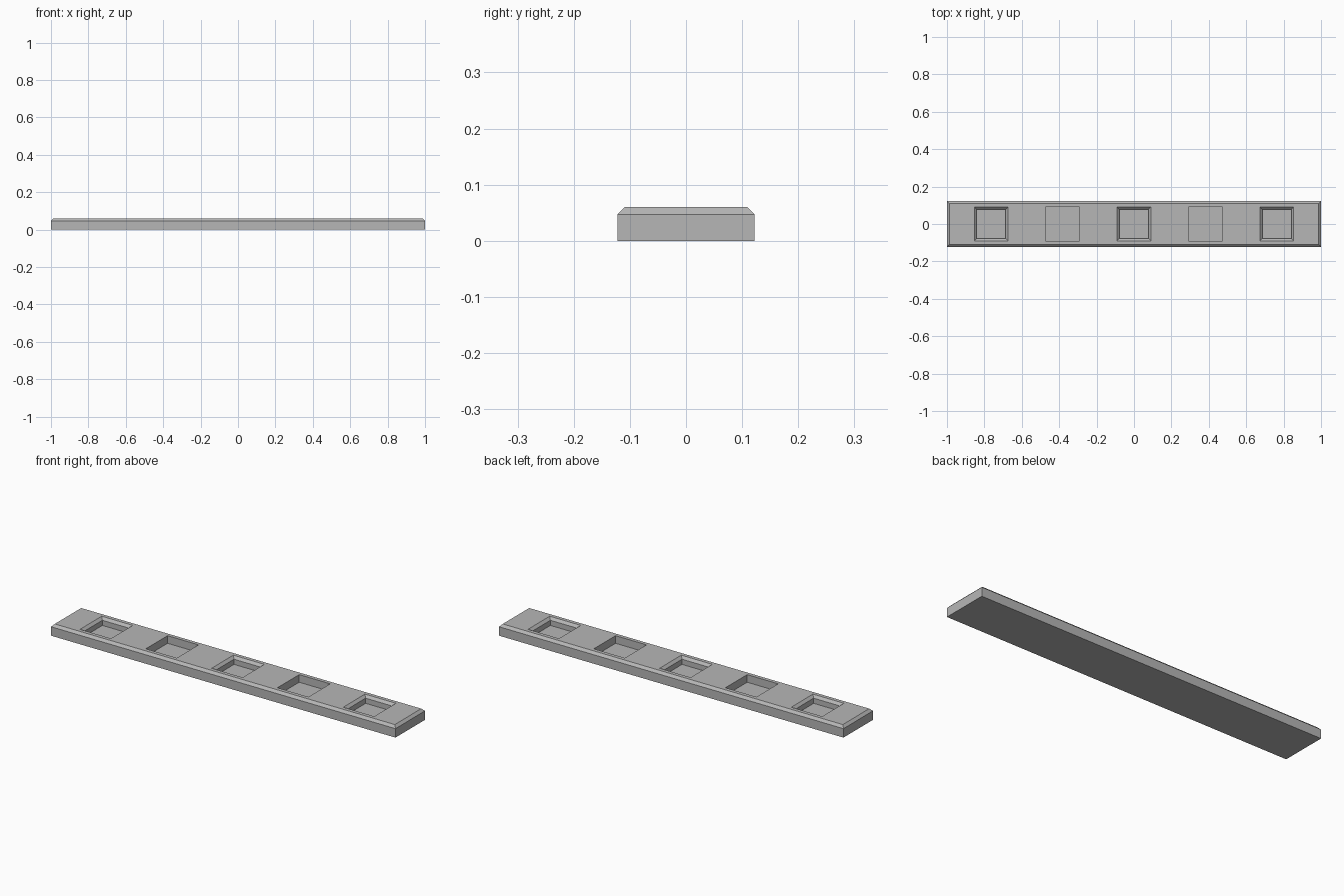
import bpy
import bmesh

cube = bpy.data.objects.get("Cube")
if cube:
    bpy.data.objects.remove(cube, do_unlink=True)

LENGTH, WIDTH, HEIGHT = 2.0, 0.245, 0.06
CHAMFER = 0.013
POCKET, FLOOR, SPACING = 0.18, 0.02, 0.382

grey = bpy.data.materials.new("plain grey")
grey.use_nodes = True
colour = (0.47, 0.47, 0.47, 1)
grey.diffuse_color = colour
grey.node_tree.nodes["Principled BSDF"].inputs["Base Color"].default_value = colour


def add_stack(bm, x, layers):
    """Closed solid through rectangles given as (size x, size y, z), bottom to top."""
    rings = []
    for sx, sy, z in layers:
        rings.append([bm.verts.new((x + i * sx / 2, j * sy / 2, z))
                      for i, j in ((-1, -1), (1, -1), (1, 1), (-1, 1))])
    bm.faces.new(rings[0][::-1])
    bm.faces.new(rings[-1])
    for low, high in zip(rings, rings[1:]):
        for k in range(4):
            n = (k + 1) % 4
            bm.faces.new((low[k], low[n], high[n], high[k]))


def make_object(name, bm):
    mesh = bpy.data.meshes.new(name)
    bm.to_mesh(mesh)
    bm.free()
    mesh.materials.append(grey)
    obj = bpy.data.objects.new(name, mesh)
    bpy.context.collection.objects.link(obj)
    return obj


# Slab with a chamfered top edge
bm = bmesh.new()
add_stack(bm, 0, [(LENGTH, WIDTH, 0),
                  (LENGTH, WIDTH, HEIGHT - CHAMFER),
                  (LENGTH - 2 * CHAMFER, WIDTH - 2 * CHAMFER, HEIGHT)])
slab = make_object("slab", bm)

# Five square pockets, every other one with a chamfered rim
bm = bmesh.new()
for i in range(-2, 3):
    if i % 2:
        layers = [(POCKET, POCKET, FLOOR), (POCKET, POCKET, HEIGHT + CHAMFER)]
    else:
        inner, outer = POCKET - 2 * CHAMFER, POCKET + 2 * CHAMFER
        layers = [(inner, inner, FLOOR), (inner, inner, HEIGHT - CHAMFER),
                  (outer, outer, HEIGHT + CHAMFER)]
    add_stack(bm, i * SPACING, layers)
cutter = make_object("pocket_cutter", bm)
cutter.hide_render = True

# Cut the pockets, then drop the cutter
cut = slab.modifiers.new("pockets", "BOOLEAN")
cut.operation = "DIFFERENCE"
cut.solver = "EXACT"
cut.object = cutter
bpy.context.view_layer.objects.active = slab
bpy.ops.object.modifier_apply(modifier=cut.name)
bpy.data.objects.remove(cutter, do_unlink=True)
